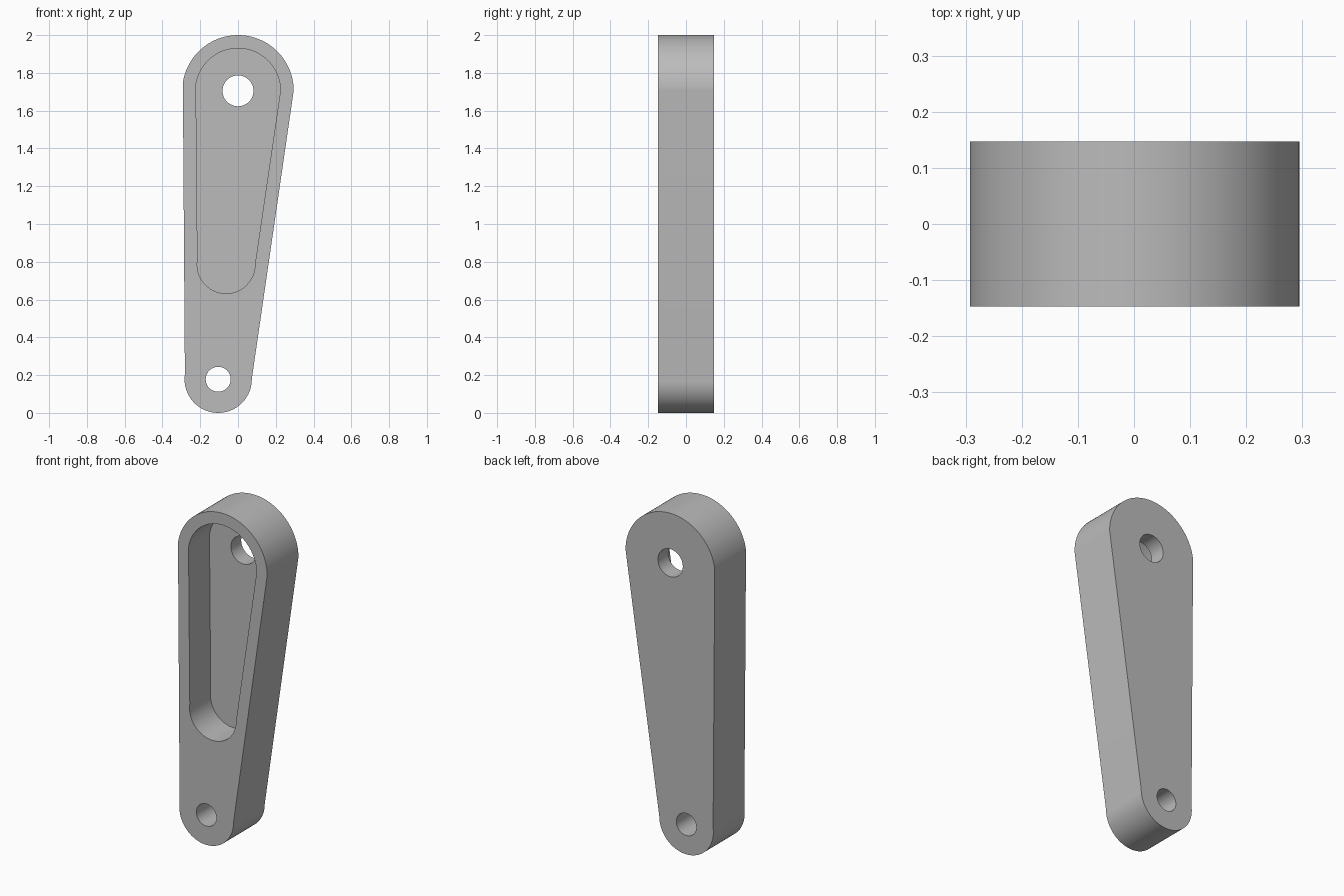
import bpy
import bmesh
from math import acos, atan2, cos, sin, pi, hypot

cube = bpy.data.objects.get("Cube")
if cube:
    bpy.data.objects.remove(cube, do_unlink=True)

grey = bpy.data.materials.new("plain grey")
grey.use_nodes = True
colour = (0.5, 0.5, 0.5, 1)
grey.diffuse_color = colour
grey.node_tree.nodes["Principled BSDF"].inputs["Base Color"].default_value = colour

HALF = 0.147          # half the thickness
TOP = (0, 1.705)      # pivot centres (x, z)
LOW = (-0.105, 0.178)
STEPS = 48


def arc(centre, radius, start, end):
    return [(centre[0] + radius * cos(start + (end - start) * i / STEPS),
             centre[1] + radius * sin(start + (end - start) * i / STEPS))
            for i in range(STEPS + 1)]


def tapered_slot(top, r_top, low, r_low):
    """Outline of two circles joined by their outer tangents."""
    dx, dz = top[0] - low[0], top[1] - low[1]
    axis = atan2(dz, dx)
    spread = acos((r_top - r_low) / hypot(dx, dz))
    return (arc(top, r_top, axis - spread, axis + spread)
            + arc(low, r_low, axis + spread, axis - spread + 2 * pi))


def prism(name, outline, y0, y1):
    """Extrude an (x, z) outline from y0 to y1."""
    bm = bmesh.new()
    face = bm.faces.new([bm.verts.new((x, y0, z)) for x, z in outline])
    side = bmesh.ops.extrude_face_region(bm, geom=[face])["geom"]
    for v in side:
        if isinstance(v, bmesh.types.BMVert):
            v.co.y = y1
    bmesh.ops.recalc_face_normals(bm, faces=bm.faces)
    mesh = bpy.data.meshes.new(name)
    bm.to_mesh(mesh)
    bm.free()
    mesh.materials.append(grey)
    obj = bpy.data.objects.new(name, mesh)
    bpy.context.collection.objects.link(obj)
    return obj


# Tapered arm body
arm = prism("tapered_arm", tapered_slot(TOP, 0.295, LOW, 0.178), -HALF, HALF)

# Front pocket and the two through holes
cutters = [
    prism("pocket_cutter", tapered_slot(TOP, 0.225, (-0.063, 0.785), 0.153),
          -HALF - 0.1, 0.05),
    prism("top_hole_cutter", arc(TOP, 0.082, 0, 2 * pi)[:-1], -0.4, 0.4),
    prism("lower_hole_cutter", arc(LOW, 0.066, 0, 2 * pi)[:-1], -0.4, 0.4),
]
for cutter in cutters:
    cut = arm.modifiers.new(cutter.name, 'BOOLEAN')
    cut.operation = 'DIFFERENCE'
    cut.solver = 'EXACT'
    cut.object = cutter

# Apply the cuts, then shade the curved walls smooth
bpy.ops.object.select_all(action='DESELECT')
arm.select_set(True)
bpy.context.view_layer.objects.active = arm
for cutter in cutters:
    bpy.ops.object.modifier_apply(modifier=cutter.name)
    bpy.data.objects.remove(cutter, do_unlink=True)
bpy.ops.object.shade_smooth_by_angle(angle=pi / 6)
